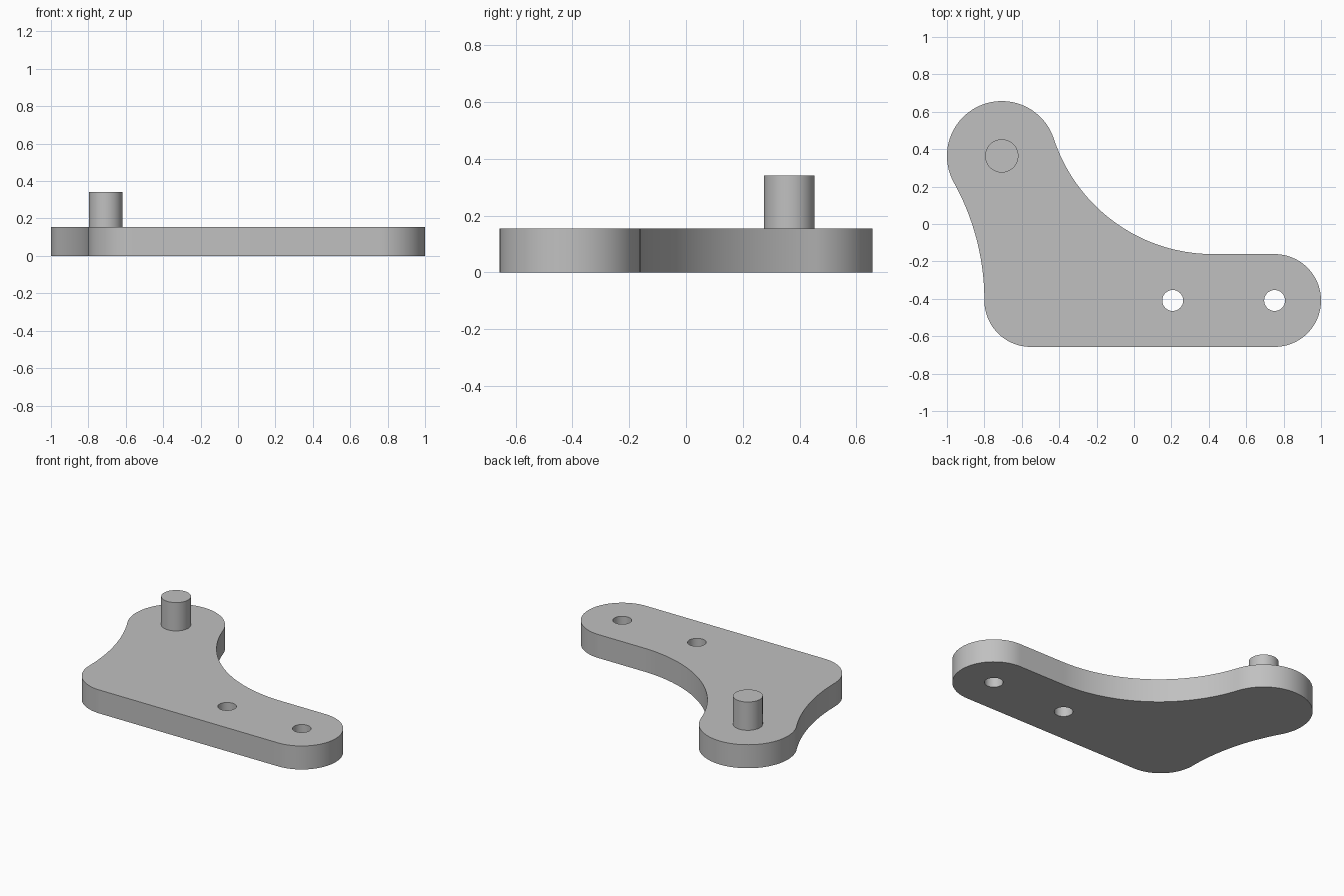
import bpy, bmesh
from math import sin, cos, atan2, pi, tau, hypot
from mathutils import Vector

cube = bpy.data.objects.get("Cube")
if cube:
    bpy.data.objects.remove(cube, do_unlink=True)

# Main dimensions
THICK, PIN_TOP, PIN_R, HOLE_R = 0.155, 0.342, 0.089, 0.056
HEAD, HEAD_R = Vector((-0.707, 0.364)), 0.293     # lobe that carries the pin
END, END_R = Vector((0.752, -0.409)), 0.248       # rounded end of the arm
CORNER = Vector((-0.552, -0.409))                 # rounded heel
HOLES = [Vector((0.207, -0.409)), END]

grey = bpy.data.materials.new("plain grey")
grey.use_nodes = True
colour = (0.53, 0.53, 0.53, 1)
grey.diffuse_color = colour
grey.node_tree.nodes["Principled BSDF"].inputs["Base Color"].default_value = colour


def arc(centre, radius, start, end, steps):
    return [centre + radius * Vector((cos(a), sin(a)))
            for a in (start + (end - start) * i / steps for i in range(steps + 1))]


def circle(centre, radius, steps):
    return arc(centre, radius, 0, tau, steps)[:-1]


def extrude_loops(name, loops, bottom, top):
    """Fill an outline (with any holes) and extrude it upwards."""
    bm = bmesh.new()
    for loop in loops:
        verts = [bm.verts.new((p.x, p.y, bottom)) for p in loop]
        for a, b in zip(verts, verts[1:] + verts[:1]):
            bm.edges.new((a, b))
    bmesh.ops.triangle_fill(bm, edges=bm.edges[:], use_beauty=True)
    ext = bmesh.ops.extrude_face_region(bm, geom=bm.faces[:], use_keep_orig=True)
    moved = [g for g in ext["geom"] if isinstance(g, bmesh.types.BMVert)]
    bmesh.ops.translate(bm, verts=moved, vec=(0, 0, top - bottom))
    bmesh.ops.recalc_face_normals(bm, faces=bm.faces[:])
    mesh = bpy.data.meshes.new(name)
    bm.to_mesh(mesh)
    bm.free()
    mesh.materials.append(grey)
    obj = bpy.data.objects.new(name, mesh)
    bpy.context.collection.objects.link(obj)
    bpy.ops.object.select_all(action="DESELECT")
    obj.select_set(True)
    bpy.context.view_layer.objects.active = obj
    bpy.ops.object.shade_smooth_by_angle(angle=pi / 6)
    return obj


# Inner concave sweep: tangent to the arm's upper edge and to the head
edge_y = END.y + END_R
sweep_x = 0.423
dx, dy = sweep_x - HEAD.x, HEAD.y - edge_y
sweep_r = (dx * dx + dy * dy - HEAD_R ** 2) / (2 * (dy + HEAD_R))
sweep = Vector((sweep_x, edge_y + sweep_r))
sweep_a = atan2(sweep.y - HEAD.y, sweep.x - HEAD.x)

# Outer concave sweep: tangent to the heel's left side and to the head
heel_x = CORNER.x - END_R
ox, oy = HEAD.x - heel_x, HEAD.y - CORNER.y
outer_r = (ox * ox + oy * oy - HEAD_R ** 2) / (2 * (HEAD_R - ox))
outer = Vector((heel_x - outer_r, CORNER.y))
outer_a = atan2(HEAD.y - outer.y, HEAD.x - outer.x)

# Counter-clockwise outline of the plate
outline = arc(CORNER, END_R, pi, 1.5 * pi, 24)
outline += arc(END, END_R, -pi / 2, pi / 2, 48)
outline += arc(sweep, sweep_r, 1.5 * pi, pi + sweep_a, 48)
outline += arc(HEAD, HEAD_R, sweep_a, pi + outer_a, 64)[1:]
outline += arc(outer, outer_r, outer_a, 0, 32)[1:-1]

extrude_loops("bracket_plate", [outline] + [circle(h, HOLE_R, 40) for h in HOLES], 0, THICK)
extrude_loops("pivot_pin", [circle(HEAD, PIN_R, 48)], THICK - 0.01, PIN_TOP)
